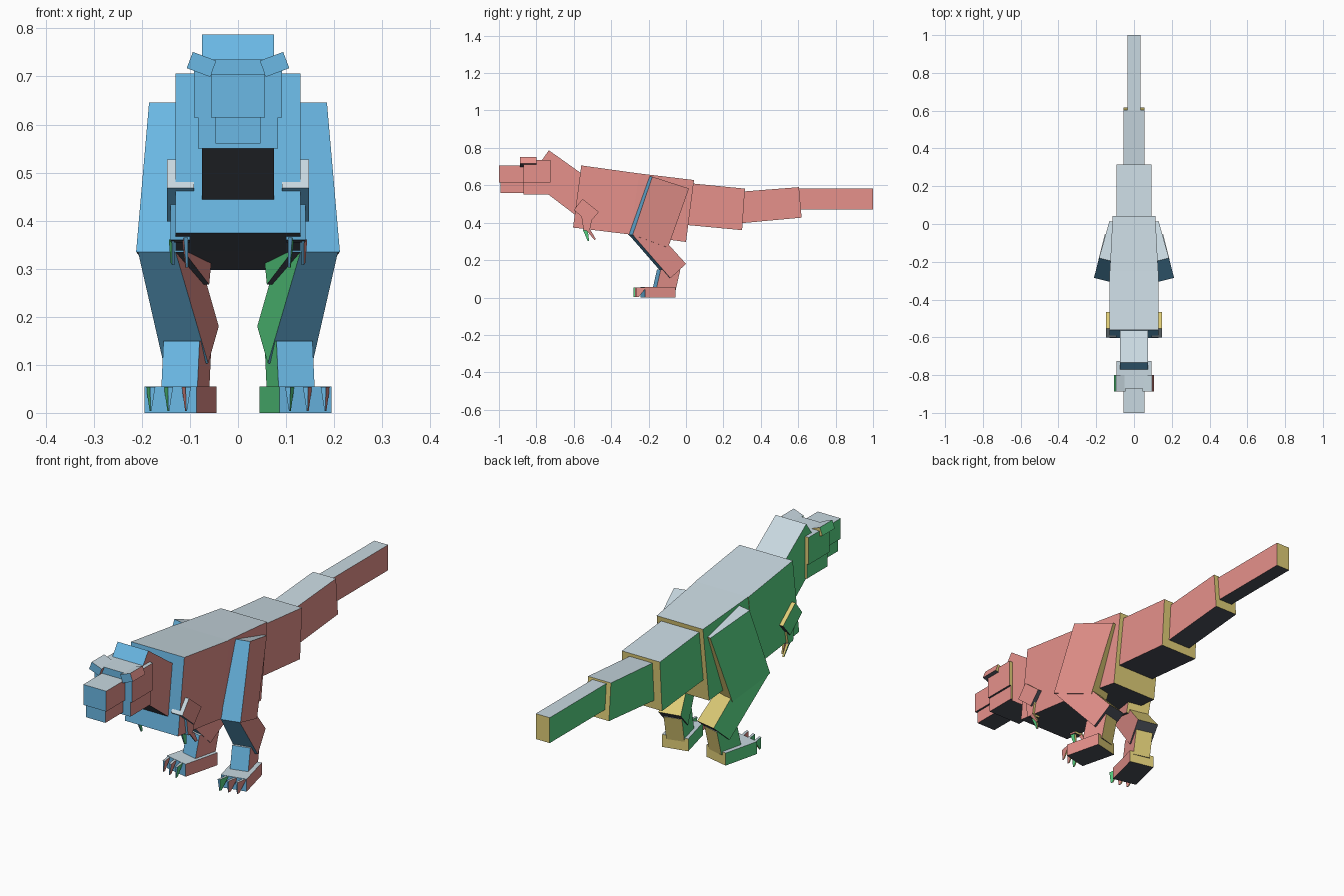
import bpy, bmesh

cube = bpy.data.objects.get("Cube")
if cube:
    bpy.data.objects.remove(cube)


def material(name, rgb):
    m = bpy.data.materials.new(name)
    m.use_nodes = True
    m.diffuse_color = (*rgb, 1)
    bsdf = next(n for n in m.node_tree.nodes if n.type == 'BSDF_PRINCIPLED')
    bsdf.inputs["Base Color"].default_value = (*rgb, 1)
    return m


# One colour for each side of a block
MATS = [material("front blue", (0.145, 0.48, 0.78)),
        material("back yellow", (0.74, 0.61, 0.185)),
        material("top grey", (0.58, 0.69, 0.75)),
        material("bottom charcoal", (0.07, 0.078, 0.10)),
        material("left red", (0.79, 0.285, 0.26)),
        material("right green", (0.10, 0.67, 0.235))]


def block(name, quad, left, right, skew=0.0, swap=False):
    """Six-sided block. quad: (y, z) of front top, back top, back bottom and
    front bottom; left and right: x at those corners; skew: y shift of the
    side nearer the middle; swap: trade the red and green sides."""
    left = [left] * 4 if isinstance(left, (int, float)) else left
    right = [right] * 4 if isinstance(right, (int, float)) else right
    l_in = abs(left[0]) < abs(right[0])
    bm = bmesh.new()
    L = [bm.verts.new((x, y + skew * l_in, z)) for x, (y, z) in zip(left, quad)]
    R = [bm.verts.new((x, y + skew * (not l_in), z)) for x, (y, z) in zip(right, quad)]
    sides = [(L[0], L[3], R[3], R[0]), (L[1], L[2], R[2], R[1]),
             (L[0], L[1], R[1], R[0]), (L[3], L[2], R[2], R[3])]
    sides += [R, L] if swap else [L, R]
    for i, vs in enumerate(sides):
        bm.faces.new(vs).material_index = i
    bmesh.ops.recalc_face_normals(bm, faces=bm.faces)
    me = bpy.data.meshes.new(name)
    bm.to_mesh(me)
    bm.free()
    for m in MATS:
        me.materials.append(m)
    ob = bpy.data.objects.new(name, me)
    bpy.context.collection.objects.link(ob)
    return ob


def rect(y0, y1, z0, z1):
    return [(y0, z1), (y1, z1), (y1, z0), (y0, z0)]


def middle(name, quad, half):
    half = [half] * 4 if isinstance(half, (int, float)) else half
    block(name, quad, half, [-h for h in half])


def pair(name, quad, outer, inner, skew=0.0, swap=False):
    """Matching left and right blocks."""
    outer = [outer] * 4 if isinstance(outer, (int, float)) else outer
    inner = [inner] * 4 if isinstance(inner, (int, float)) else inner
    block("left_" + name, quad, outer, inner, skew, swap)
    block("right_" + name, quad, [-x for x in inner], [-x for x in outer], skew, swap)


# Head
middle("snout", rect(-1.0, -0.86, 0.615, 0.705), 0.056)
middle("snout_jaw", rect(-0.993, -0.86, 0.56, 0.615), 0.047)
middle("head", rect(-0.87, -0.725, 0.615, 0.735), 0.092)
middle("jaw", rect(-0.87, -0.725, 0.55, 0.615), 0.083)

# Brows, tilted up towards the outside
for side, word in ((1, "left"), (-1, "right")):
    ob = block(word + "_brow", rect(-0.887, -0.8, -0.018, 0.018), 0.026, -0.026)
    ob.location = (side * 0.076, 0, 0.725)
    ob.rotation_euler = (0, -side * 0.36, 0)

# Neck and trunk
middle("neck", [(-0.733, 0.787), (-0.48, 0.607), (-0.59, 0.44), (-0.843, 0.632)], 0.075)
middle("chest", [(-0.56, 0.706), (-0.25, 0.663), (-0.30, 0.337), (-0.604, 0.374)], 0.13)
middle("hips", [(-0.25, 0.663), (0.043, 0.628), (0.0, 0.297), (-0.30, 0.337)],
       [0.128, 0.113, 0.113, 0.128])

# Tail
middle("tail_base", [(0.0, 0.613), (0.315, 0.582), (0.30, 0.36), (-0.02, 0.39)], 0.093)
middle("tail_middle", [(0.27, 0.564), (0.604, 0.59), (0.618, 0.427), (0.28, 0.396)], 0.056)
middle("tail_tip", rect(0.58, 1.0, 0.47, 0.582), 0.034)

# Legs, turned slightly outwards
pair("thigh", [(-0.18, 0.646), (0.016, 0.583), (-0.096, 0.267), (-0.285, 0.335)],
     [0.185, 0.13, 0.16, 0.212], [0.085, 0.03, 0.06, 0.112], -0.025)
pair("shin", [(-0.285, 0.335), (-0.19, 0.39), (0.0, 0.18), (-0.083, 0.103)],
     [0.208, 0.175, 0.135, 0.155], [0.13, 0.10, 0.04, 0.062], -0.02)
pair("ankle", [(-0.135, 0.15), (-0.03, 0.15), (-0.055, 0.04), (-0.16, 0.04)],
     [0.155, 0.13, 0.135, 0.16], [0.08, 0.055, 0.06, 0.085], -0.02)
pair("foot", rect(-0.218, -0.055, 0, 0.055),
     [0.195, 0.155, 0.155, 0.195], [0.086, 0.045, 0.045, 0.086], -0.025)

# Toe claws: upright spikes tapering to the ground
for i in range(3):
    x = 0.098 + 0.037 * i
    y = -0.24 + 0.009 * i
    pair("toe_claw_%d" % (i + 1),
         [(y - 0.042, 0.054), (y + 0.01, 0.054), (y - 0.03, 0.004), (y - 0.042, 0.004)],
         [x + 0.011, x + 0.019, x + 0.012, x + 0.010], [x, x + 0.008, x + 0.008, x + 0.008],
         swap=(i == 0))

# Arms
pair("upper_arm", [(-0.6, 0.468), (-0.553, 0.527), (-0.466, 0.457), (-0.517, 0.398)],
     0.148, 0.092)
pair("forearm", [(-0.56, 0.44), (-0.50, 0.43), (-0.515, 0.355), (-0.548, 0.36)],
     0.14, 0.10)

# Finger claws: the inner one reaches further forward
pair("inner_finger", [(-0.553, 0.365), (-0.525, 0.36), (-0.518, 0.303), (-0.526, 0.303)],
     [0.113, 0.116, 0.11, 0.108], 0.104, swap=True)
pair("outer_finger", [(-0.535, 0.362), (-0.51, 0.36), (-0.482, 0.312), (-0.49, 0.308)],
     [0.138, 0.144, 0.14, 0.137], 0.132)
